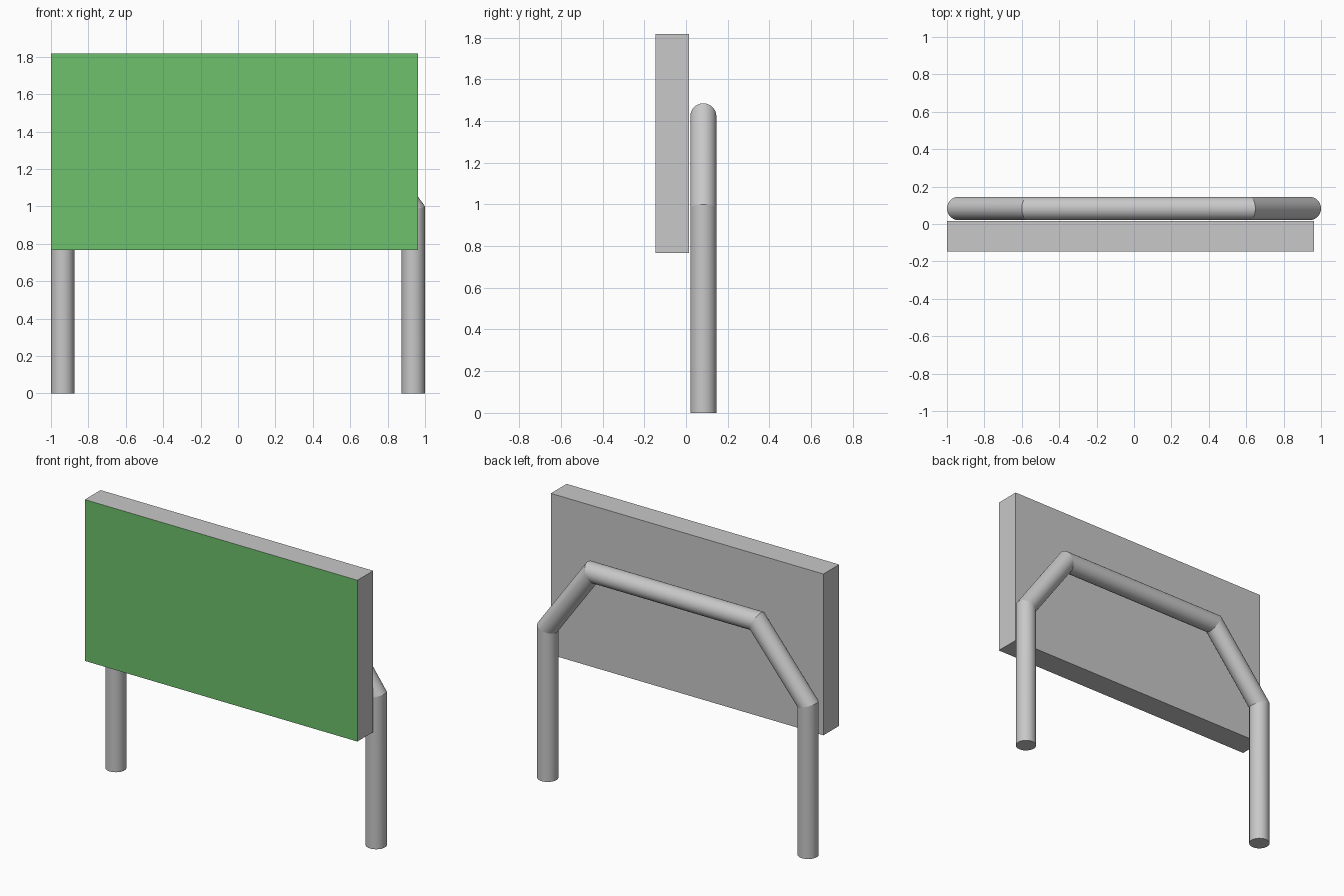
import bpy, bmesh, math
from mathutils import Vector

if "Cube" in bpy.data.objects:
    bpy.data.objects.remove(bpy.data.objects["Cube"])


def material(name, color):
    mat = bpy.data.materials.new(name)
    mat.use_nodes = True
    mat.diffuse_color = color
    mat.node_tree.nodes["Principled BSDF"].inputs["Base Color"].default_value = color
    return mat


def add_object(name, bm, mats):
    bmesh.ops.recalc_face_normals(bm, faces=bm.faces)
    mesh = bpy.data.meshes.new(name)
    bm.to_mesh(mesh)
    bm.free()
    for mat in mats:
        mesh.materials.append(mat)
    obj = bpy.data.objects.new(name, mesh)
    bpy.context.collection.objects.link(obj)
    return obj


grey = material("light grey", (0.578, 0.578, 0.578, 1))
green = material("board green", (0.156, 0.533, 0.153, 1))

# Board: a grey slab with a green front face
low, high = Vector((-1, -0.147, 0.767)), Vector((0.963, 0.015, 1.817))
bm = bmesh.new()
bmesh.ops.create_cube(bm, size=1)
bmesh.ops.scale(bm, vec=high - low, verts=bm.verts)
bmesh.ops.translate(bm, vec=(low + high) / 2, verts=bm.verts)
bm.normal_update()
for face in bm.faces:
    face.material_index = 1 if face.normal.y < -0.5 else 0
add_object("board", bm, [grey, green])

# Support frame: one round pipe with mitred bends
RADIUS, SIDES, PIPE_Y = 0.0625, 48, 0.083
path = [Vector((x, PIPE_Y, z)) for x, z in
        [(-0.9375, 0), (-0.9375, 0.98), (-0.57, 1.4225),
         (0.617, 1.4225), (0.9375, 0.98), (0.9375, 0)]]
across = Vector((0, 1, 0))
bm = bmesh.new()
rings = []
for i, point in enumerate(path):
    d_in = (point - path[i - 1]).normalized() if i else (path[1] - point).normalized()
    d_out = (path[i + 1] - point).normalized() if i < len(path) - 1 else d_in
    tangent = (d_in + d_out).normalized()
    side = across.cross(tangent) / tangent.dot(d_in)
    angles = [2 * math.pi * k / SIDES for k in range(SIDES)]
    rings.append([bm.verts.new(point + RADIUS * (across * math.cos(a) + side * math.sin(a)))
                  for a in angles])
for a, b in zip(rings, rings[1:]):
    for k in range(SIDES):
        n = (k + 1) % SIDES
        bm.faces.new((a[k], a[n], b[n], b[k])).smooth = True
for ring in (rings[0], rings[-1]):
    bm.faces.new(ring)
for ring in rings:
    for k in range(SIDES):
        bm.edges.get((ring[k], ring[k - 1])).smooth = False
add_object("support_pipe", bm, [grey])
